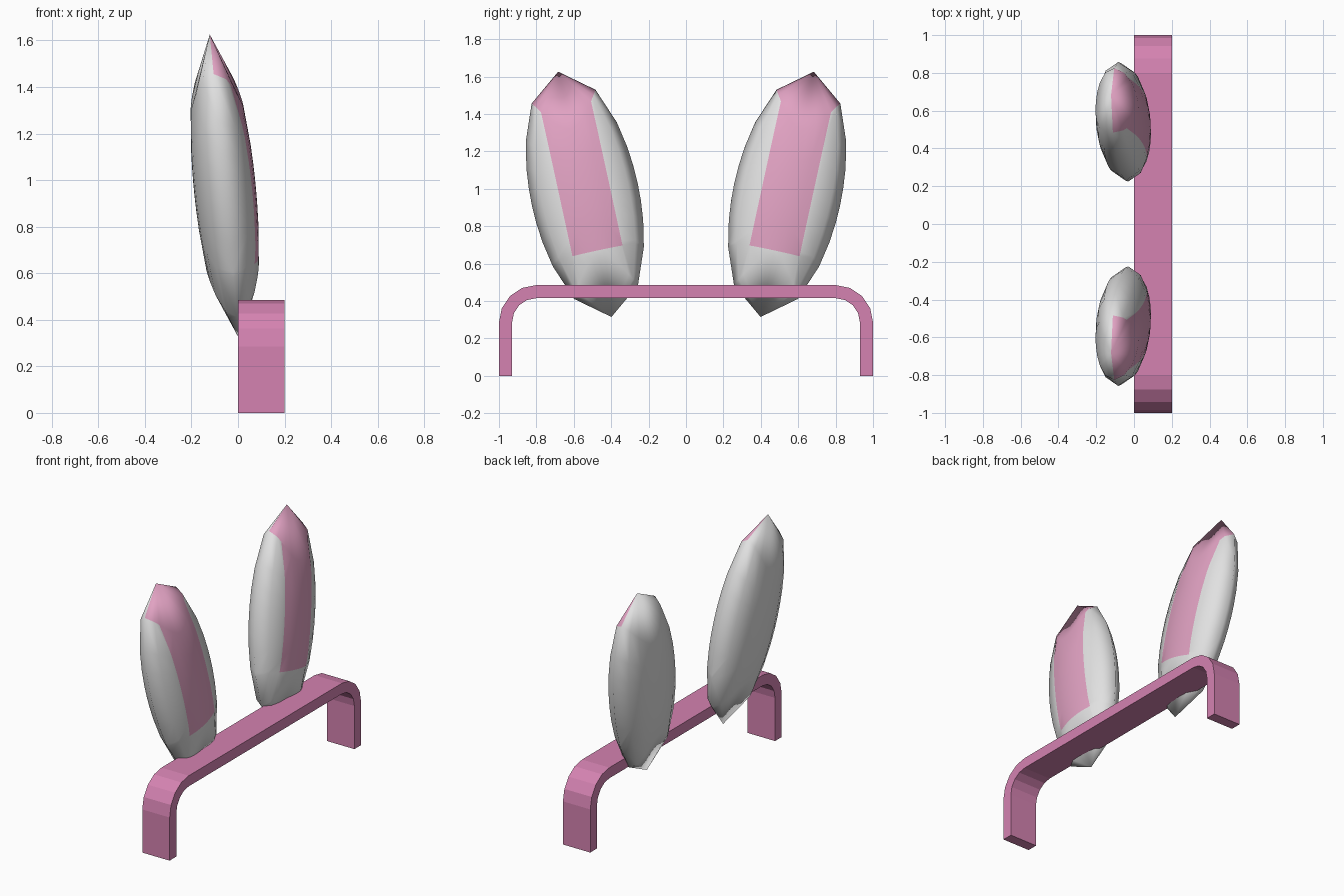
import bpy, bmesh, math
from mathutils import Vector, Matrix

if "Cube" in bpy.data.objects:
    bpy.data.objects.remove(bpy.data.objects["Cube"])


def material(name, rgb):
    m = bpy.data.materials.new(name)
    m.diffuse_color = (*rgb, 1)
    m.use_nodes = True
    m.node_tree.nodes["Principled BSDF"].inputs["Base Color"].default_value = m.diffuse_color
    return m


BAND_PINK = material("band pink", (0.66, 0.225, 0.44))
EAR_GREY = material("ear grey", (0.75, 0.75, 0.75))
EAR_PINK = material("inner ear pink", (0.75, 0.36, 0.54))


def finish(name, bm, mats):
    bmesh.ops.recalc_face_normals(bm, faces=bm.faces)
    mesh = bpy.data.meshes.new(name)
    bm.to_mesh(mesh)
    bm.free()
    for m in mats:
        mesh.materials.append(m)
    obj = bpy.data.objects.new(name, mesh)
    bpy.context.collection.objects.link(obj)
    return obj


# Headband: rounded arch strip, extruded along x
def arch(half, top, radius, steps=4):
    corner = [(half - radius + radius * math.cos(a), top - radius + radius * math.sin(a))
              for a in (math.pi / 2 * i / steps for i in range(steps + 1))]
    right = [(half, 0)] + corner
    return right + [(-y, z) for y, z in reversed(right)]


outer = arch(1.0, 0.485, 0.2)
inner = arch(0.93, 0.415, 0.13)
bm = bmesh.new()
rows = [[bm.verts.new((x, y, z)) for y, z in line]
        for x, line in ((0, outer), (0.2, outer), (0.2, inner), (0, inner))]
for i in range(len(outer) - 1):
    for a in range(4):
        b = (a + 1) % 4
        bm.faces.new((rows[a][i], rows[a][i + 1], rows[b][i + 1], rows[b][i]))
for i in (0, -1):
    bm.faces.new([r[i] for r in rows])
finish("headband", bm, [BAND_PINK])

# Ears: sphere grid pushed radially onto a flattened, leaning ellipsoid
RADII = Vector((0.133, 0.289, 0.674))
STRIP, LOW = 0.137, -0.32


def ear(name, side):
    bm = bmesh.new()
    bmesh.ops.create_uvsphere(bm, u_segments=20, v_segments=10, radius=1)
    for f in bm.faces:
        c = f.calc_center_median()
        f.smooth = True
        # front half of the tip cap is pink
        f.material_index = 1 if len(f.verts) == 3 and c.z > 0 and c.x > 0 else 0
    for v in bm.verts:
        d = v.co.normalized()
        v.co = d / math.sqrt(sum((d[i] / RADII[i]) ** 2 for i in range(3)))
    # cut the edges of the inner ear patch on the grey front faces
    for co, no in (((0, STRIP, 0), (0, 1, 0)), ((0, -STRIP, 0), (0, 1, 0)), ((0, 0, LOW), (0, 0, 1))):
        faces = [f for f in bm.faces if f.material_index == 0 and f.calc_center_median().x > 0]
        geom = faces + list({e for f in faces for e in f.edges}) + list({v for f in faces for v in f.verts})
        bmesh.ops.bisect_plane(bm, geom=geom, plane_co=co, plane_no=no, dist=1e-5)
    for f in bm.faces:
        c = f.calc_center_median()
        if c.x > 0 and abs(c.y) < STRIP and c.z > LOW:
            f.material_index = 1
    bm.transform(Matrix.Translation((-0.057, side * 0.541, 0.97))
                 @ Matrix.Rotation(math.radians(-5.6), 4, 'Y')
                 @ Matrix.Rotation(math.radians(-12.2 * side), 4, 'X'))
    finish(name, bm, [EAR_GREY, EAR_PINK])


ear("left_ear", -1)
ear("right_ear", 1)
